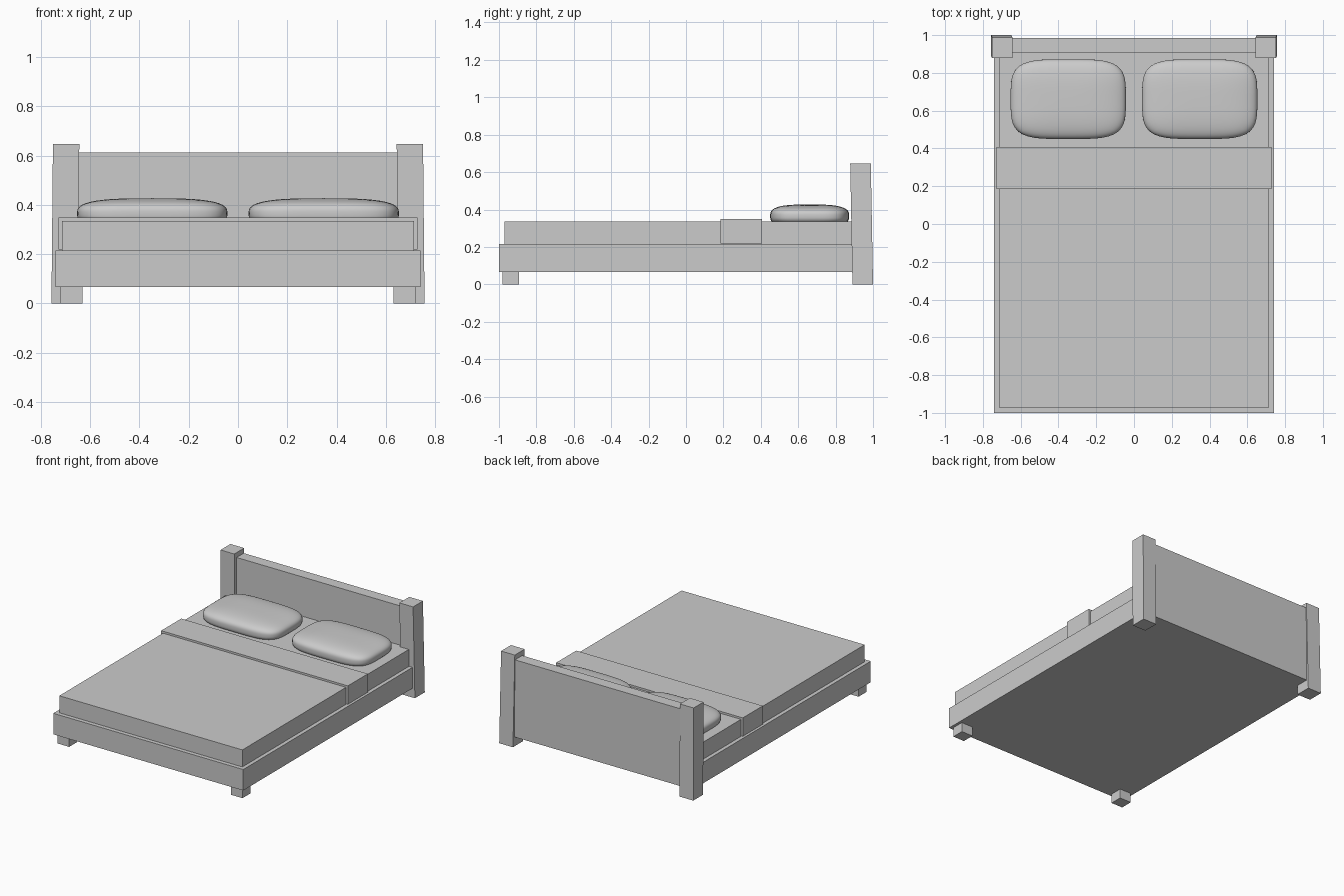
import bpy
import bmesh

cube = bpy.data.objects.get("Cube")
if cube:
    bpy.data.objects.remove(cube, do_unlink=True)

grey = bpy.data.materials.new("plain grey")
grey.use_nodes = True
tone = (0.6, 0.6, 0.6, 1)
grey.diffuse_color = tone
grey.node_tree.nodes["Principled BSDF"].inputs["Base Color"].default_value = tone


def finish(name, bm):
    bmesh.ops.recalc_face_normals(bm, faces=bm.faces)
    mesh = bpy.data.meshes.new(name)
    bm.to_mesh(mesh)
    bm.free()
    mesh.materials.append(grey)
    ob = bpy.data.objects.new(name, mesh)
    bpy.context.collection.objects.link(ob)
    return ob


def box(name, x, y, z, lean=(0, 0)):
    """Box between the given limits; lean slides its top along x and y."""
    bm = bmesh.new()
    bmesh.ops.create_cube(bm, size=1)
    for v in bm.verts:
        top = v.co.z > 0
        v.co = [lim[int(c > 0)] for lim, c in zip((x, y, z), v.co)]
        if top:
            v.co.x += lean[0]
            v.co.y += lean[1]
    return finish(name, bm)


def pillow(name, centre, half):
    """Cushion: a gridded cube pulled onto a soft rounded block."""
    bm = bmesh.new()
    bmesh.ops.create_cube(bm, size=2)
    bmesh.ops.subdivide_edges(bm, edges=bm.edges, cuts=15, use_grid_fill=True)
    for v in bm.verts:
        outline = (abs(v.co.x) ** 4 + abs(v.co.y) ** 4) ** 0.25
        v.co /= (outline ** 3 + abs(v.co.z) ** 3) ** (1 / 3)
        v.co = [c + h * p for c, h, p in zip(centre, half, v.co)]
    for f in bm.faces:
        f.smooth = True
    return finish(name, bm)


# Base, mattress and folded blanket band
box("bed_frame", (-0.741, 0.741), (-1, 0.91), (0.067, 0.215))
box("mattress", (-0.714, 0.714), (-0.971, 0.91), (0.21, 0.335))
box("blanket_band", (-0.728, 0.728), (0.184, 0.407), (0.219, 0.349))

# Headboard panel
box("headboard", (-0.66, 0.66), (0.905, 0.985), (0.067, 0.612))

# Posts, feet and pillows on both sides
for side, s in (("left", 1), ("right", -1)):
    def span(a, b):
        return sorted((s * a, s * b))
    box(side + "_headboard_post", span(0.65, 0.757), (0.89, 1), (0, 0.647),
        lean=(-0.006 * s, -0.012))
    box(side + "_front_foot", span(0.631, 0.721), (-0.98, -0.893), (0, 0.08))
    pillow(side + "_pillow", (0.348 * s, 0.661, 0.365), (0.305, 0.211, 0.062))
